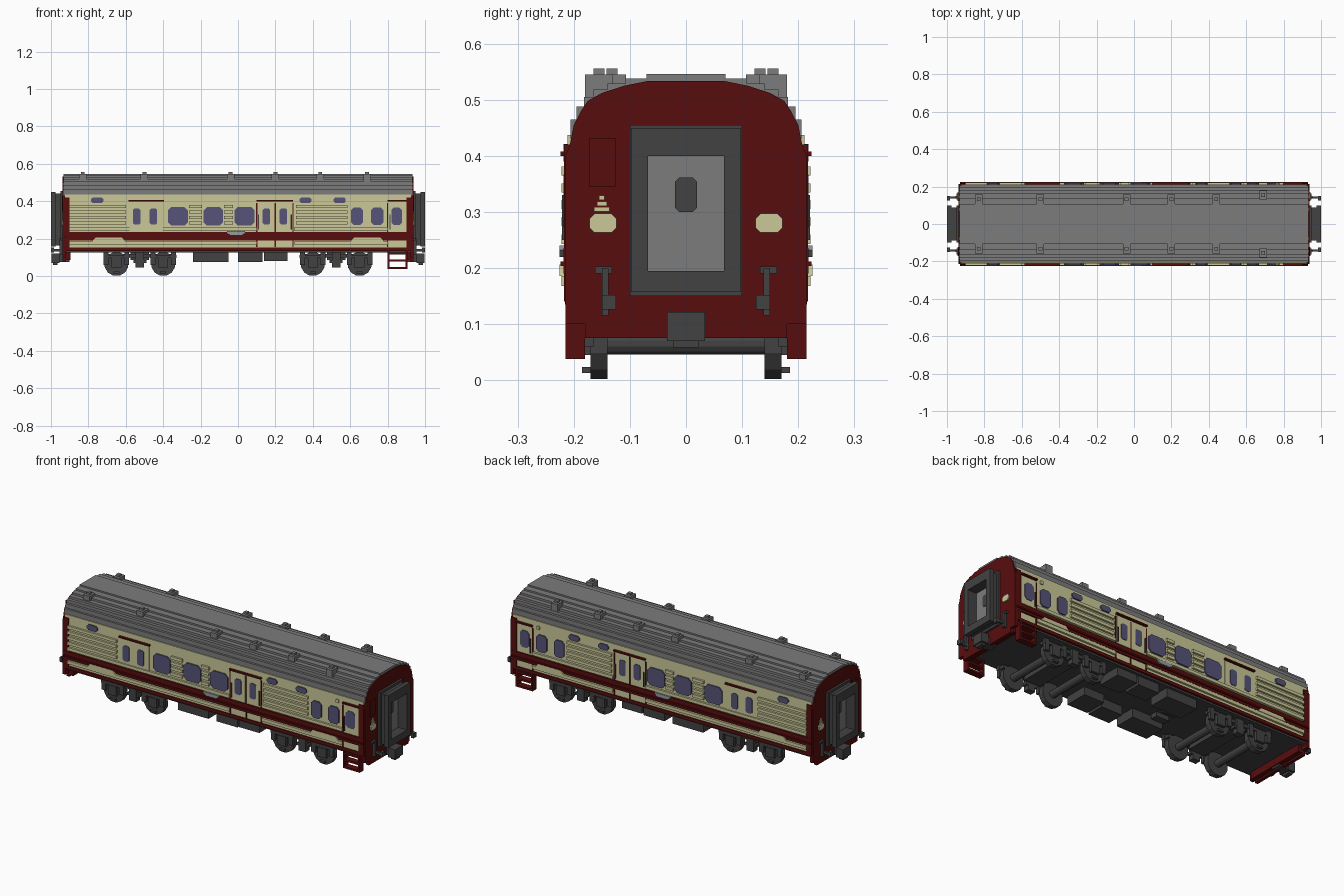
import bpy, bmesh, math
from mathutils import Matrix

cube = bpy.data.objects.get("Cube")
if cube:
    bpy.data.objects.remove(cube, do_unlink=True)


def material(name, rgb):
    lin = [(c / 255 / 12.92) if c < 10 else ((c / 255 + 0.055) / 1.055) ** 2.4 for c in rgb]
    m = bpy.data.materials.new(name)
    m.use_nodes = True
    m.diffuse_color = (*lin, 1)
    m.node_tree.nodes["Principled BSDF"].inputs["Base Color"].default_value = (*lin, 1)
    return m


CREAM = material("cream", (202, 200, 152))
RED = material("dark red", (88, 13, 13))
DARK = material("dark grey", (66, 66, 66))
GREY = material("roof grey", (124, 124, 124))
GLASS = material("window blue", (86, 84, 120))
PLATE = material("plate grey", (150, 156, 160))


def finish(name, bm, mat):
    bmesh.ops.recalc_face_normals(bm, faces=bm.faces)
    me = bpy.data.meshes.new(name)
    bm.to_mesh(me)
    bm.free()
    me.materials.append(mat)
    ob = bpy.data.objects.new(name, me)
    bpy.context.collection.objects.link(ob)
    return ob


def add_box(bm, x0, x1, y0, y1, z0, z1):
    mat = Matrix.Translation(((x0 + x1) / 2, (y0 + y1) / 2, (z0 + z1) / 2)) @ \
        Matrix.Diagonal((abs(x1 - x0), abs(y1 - y0), abs(z1 - z0), 1))
    bmesh.ops.create_cube(bm, size=1, matrix=mat)


def boxes(name, mat, specs):
    bm = bmesh.new()
    for s in specs:
        add_box(bm, *s)
    return finish(name, bm, mat)


def both_sides(specs):
    """Repeat boxes mirrored across the length of the carriage."""
    return [t for a, b, c, d, e, f in specs for t in ((a, b, c, d, e, f), (a, b, -c, -d, e, f))]


def both_ends(specs):
    return [t for a, b, c, d, e, f in specs for t in ((a, b, c, d, e, f), (-a, -b, c, d, e, f))]


def add_prism(bm, pts, offset):
    """Closed polygon swept by an offset vector."""
    f = bm.faces.new([bm.verts.new(p) for p in pts])
    r = bmesh.ops.extrude_face_region(bm, geom=[f])
    bmesh.ops.translate(bm, vec=offset, verts=[v for v in r["geom"] if isinstance(v, bmesh.types.BMVert)])


def section(half):
    return half + [(-y, z) for y, z in reversed(half)]


def along_x(name, mat, half, spans):
    bm = bmesh.new()
    for x0, x1 in spans:
        add_prism(bm, [(x0, y, z) for y, z in section(half)], (x1 - x0, 0, 0))
    return finish(name, bm, mat)


def octagon(x0, x1, z0, z1, c):
    return [(x0 + c, z0), (x1 - c, z0), (x1, z0 + c), (x1, z1 - c),
            (x1 - c, z1), (x0 + c, z1), (x0, z1 - c), (x0, z0 + c)]


def side_plates(name, mat, outlines, y0, y1):
    bm = bmesh.new()
    for pts in outlines:
        for s in (-1, 1):
            add_prism(bm, [(x, s * y0, z) for x, z in pts], (0, s * (y1 - y0), 0))
    return finish(name, bm, mat)


# Body shell, floor and stepped roof
boxes("body_sides", CREAM, [(-.925, .925, -.211, .211, .15, .437)])
boxes("floor", DARK, [(-.925, .925, -.205, .205, .125, .15)])
boxes("lower_sill", RED, both_sides([(-.93, .93, .2, .216, .135, .153)]))
along_x("roof", GREY, [(.206, .43), (.206, .465), (.195, .465), (.195, .488), (.182, .488),
                       (.182, .505), (.165, .505), (.165, .518), (.14, .518), (.14, .529),
                       (.108, .529), (.108, .538), (.07, .538), (.07, .546)], [(-.932, .932)])

# Red end walls
END = [(.18, .075), (.18, .1), (.215, .1), (.215, .40), (.207, .42), (.2, .455), (.187, .48),
       (.175, .498), (.15, .512), (.11, .525), (.07, .533)]
along_x("end_walls", RED, END, [(.92, .938), (-.938, -.92)])
boxes("end_posts", RED, both_ends(both_sides([(.9, .93, .205, .217, .14, .42)])))
boxes("headstocks", RED, both_ends([(.895, .93, -.18, .18, .085, .14)]))

# Ribs along the sides, broken at the windows and doors
runs = [(-.9, -.6), (.31, .585)]
gaps = [(-.262, -.192), (-.074, -.026)]
ribs = []
for z in (.275, .305, .335, .365):
    ribs += [(a, b, .21, .222, z, z + .016) for a, b in runs + gaps]
for z0, z1 in ((.168, .186), (.243, .26)):
    ribs += [(a, b, .21, .222, z0, z1) for a, b in ((-.9, .1), (.3, .8))]
boxes("side_ribs", CREAM, both_sides(ribs))

# Red waist band with cream notches in its lower edge
boxes("waist_band", RED, both_sides([(-.93, .93, .21, .218, .19, .236), (-.93, .93, .21, .224, .204, .212)]))
notches = [[(-.78, .186), (-.6, .186), (-.62, .206), (-.76, .206)],
           [(.6, .186), (.78, .186), (.76, .206), (.62, .206)]]
side_plates("band_notches", CREAM, notches, .212, .225)
side_plates("number_plate", PLATE, [[(-.04, .22), (.02, .22), (.038, .232), (.038, .24), (-.06, .24), (-.06, .232)]],
            .212, .2255)

# Doors: cream leaves with thin red joints and a rain strip above
leaves = [(-.58, -.40), (.105, .195), (.203, .29), (.805, .897)]
boxes("door_leaves", CREAM, both_sides([(a, b, .21, .215, .24, .395) for a, b in leaves]))
boxes("door_joints", RED, both_sides([(x - .003, x + .003, .21, .2155, .155, .39)
                                      for x in (.1, .199, .294, .8)]))
boxes("rain_strips", RED, both_sides([(a, b, .21, .224, .4, .408) for a, b in
                                      ((-.585, -.395), (.1, .295), (.8, .9))]))
boxes("handrails", DARK, both_sides([(x - .003, x + .003, .214, .221, .25, .33) for x in (.11, .285, .812)]))

# Windows
panes = [octagon(x - .02, x + .02, .275, .362, .008) for x in (-.542, -.452, .152, .243)]
panes += [octagon(a, b, .27, .369, .018) for a, b in ((-.375, -.268), (-.184, -.08), (-.02, .088))]
panes += [octagon(a, b, .272, .367, .014) for a, b in ((.605, .667), (.712, .777), (.82, .877))]
panes += [octagon(a, b, .39, .421, .01) for a, b in ((-.785, -.72), (.33, .392), (.51, .576))]
side_plates("windows", GLASS, panes, .21, .218)
side_plates("side_lamp", CREAM, [octagon(.757, .775, .393, .412, .003)], .21, .218)

# Roof vents
vents = []
for x in (-.83, -.5, -.04, .2, .44, .69):
    y = .155 if x > .6 else .132
    vents += [(x - .02, x + .02, y - .025, y + .025, .5, .545), (x - .01, x + .01, y - .01, y + .01, .54, .556)]
boxes("roof_vents", GREY, both_sides(vents))

# Gangways: a deep frame with a recessed door at each end
frame = []
for x0, x1, w, top, low in ((.935, .95, .1, .455, .15), (.95, .975, .088, .442, .163), (.975, 1.0, .098, .45, .157)):
    frame += [(x0, x1, .068, w, low, top), (x0, x1, -.068, -w, low, top),
              (x0, x1, -.068, .068, .40, top), (x0, x1, -.068, .068, low, .195)]
boxes("gangway_frames", DARK, both_ends(frame))
boxes("gangway_doors", GREY, both_ends([(.935, .945, -.069, .069, .19, .405)]))
bm = bmesh.new()
for s in (-1, 1):
    add_prism(bm, [(s * .944, y, z) for y, z in octagon(-.02, .02, .3, .361, .008)], (s * .005, 0, 0))
finish("gangway_door_windows", bm, DARK)

# End wall fittings
bm = bmesh.new()
for s in (-1, 1):
    for y in (-.148, .148):
        add_prism(bm, [(s * .935, y + a, z) for a, z in octagon(-.024, .024, .263, .297, .009)], (s * .009, 0, 0))
    for i, w in enumerate((.014, .009, .005)):
        add_box(bm, s * .935, s * .943, -s * .15 - w, -s * .15 + w, .301 + i * .01, .309 + i * .01)
finish("end_lamps", bm, CREAM)
boxes("end_hatches", RED, both_ends([(.935, .942, -.172, -.126, .345, .432)]))
boxes("end_hoses", DARK, both_ends(both_sides([
    (.935, .955, .138, .15, .115, .2), (.935, .95, .132, .162, .19, .203),
    (.935, 1.0, .136, .148, .132, .146), (.985, 1.0, .125, .15, .126, .152)])))
boxes("couplers", DARK, both_ends([(.9, .975, -.025, .025, .075, .115), (.955, .998, -.034, .034, .07, .122),
                                   (.965, .99, -.022, .022, .058, .07)]))

# Boarding steps at one end
steps = [(a, b, .18, .215, .04, .14) for a, b in ((.8, .81), (.895, .905))]
steps += [(.8, .905, .18, .215, z, z + .011) for z in (.038, .078, .115)]
boxes("boarding_steps", RED, both_sides(steps))

# Underframe equipment
boxes("equipment_boxes", DARK, both_sides([(-.24, -.05, .07, .19, .075, .13), (0, .13, .09, .19, .075, .13),
                                           (.14, .265, .06, .19, .08, .13), (-.24, -.16, .02, .06, .1, .13)]))

# Bogies: wheels, axles, frames, axleboxes, springs
bm = bmesh.new()
parts = []
for c in (-.525, .525):
    for d in (-.125, .125):
        x = c + d
        for y, r, depth in ((.155, .065, .03), (-.155, .065, .03), (0, .02, .34)):
            rot = Matrix.Translation((x, y, .065)) @ Matrix.Rotation(math.pi / 2, 4, 'X') @ \
                Matrix.Rotation(math.pi / 12, 4, 'Z')
            bmesh.ops.create_cone(bm, cap_ends=True, segments=12, radius1=r, radius2=r, depth=depth, matrix=rot)
        parts += [(x - .026, x + .026, .165, .187, .045, .098), (x - .07, x + .07, .165, .184, .098, .114),
                  (x - .068, x - .042, .165, .184, .06, .135), (x + .042, x + .068, .165, .184, .06, .135),
                  (x - .016, x + .016, .165, .185, .013, .024)]
    parts += [(c - .19, c + .19, .14, .172, .1, .118), (c - .022, c + .022, .15, .184, .045, .13),
              (c - .035, c + .035, .15, .18, .07, .085), (c - .05, c + .05, 0, .15, .085, .13)]
finish("wheelsets", bm, DARK)
boxes("bogie_frames", DARK, both_sides(parts))
